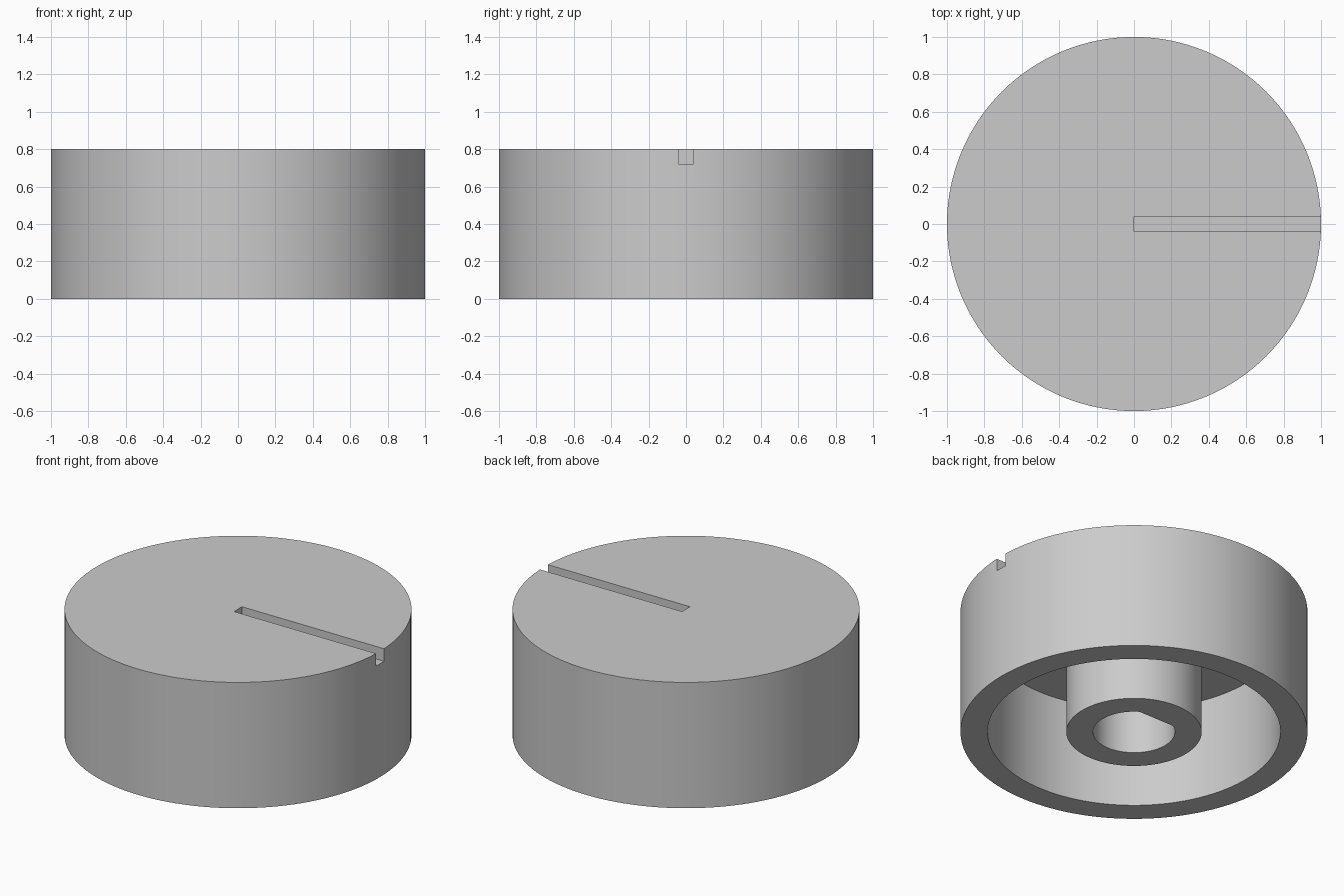
import bpy
import bmesh
import math
from mathutils import Matrix

SEGMENTS = 128

default_cube = bpy.data.objects.get("Cube")
if default_cube:
    bpy.data.objects.remove(default_cube, do_unlink=True)

grey = bpy.data.materials.new("plain grey")
grey.use_nodes = True
grey.diffuse_color = (0.6, 0.6, 0.6, 1)
grey.node_tree.nodes["Principled BSDF"].inputs["Base Color"].default_value = grey.diffuse_color


def add_object(name, bm):
    bmesh.ops.recalc_face_normals(bm, faces=bm.faces)
    mesh = bpy.data.meshes.new(name)
    bm.to_mesh(mesh)
    bm.free()
    mesh.materials.append(grey)
    obj = bpy.data.objects.new(name, mesh)
    bpy.context.collection.objects.link(obj)
    return obj


def cut(target, cutter):
    mod = target.modifiers.new(cutter.name, "BOOLEAN")
    mod.operation = "DIFFERENCE"
    mod.solver = "EXACT"
    mod.object = cutter
    cutter.hide_render = True
    bpy.ops.object.modifier_apply(modifier=mod.name)
    bpy.data.objects.remove(cutter, do_unlink=True)


# Knob: outer wall, hollow underside and central shaft boss, turned from one profile
profile = [(1, 0.8), (1, 0), (0.844, 0), (0.844, 0.64), (0.39, 0.64), (0.39, 0)]
bm = bmesh.new()
verts = [bm.verts.new((r, 0, z)) for r, z in profile]
edges = [bm.edges.new(pair) for pair in zip(verts, verts[1:])]
bmesh.ops.spin(bm, geom=verts + edges, cent=(0, 0, 0), axis=(0, 0, 1),
               angle=math.tau, steps=SEGMENTS, use_merge=False)
bmesh.ops.remove_doubles(bm, verts=bm.verts, dist=0.0005)
# Flat top, and the boss end before drilling
bmesh.ops.holes_fill(bm, edges=bm.edges, sides=0)
knob = add_object("knob_body", bm)
bpy.context.view_layer.objects.active = knob
knob.select_set(True)

# D-shaped shaft hole, flat towards the back
bm = bmesh.new()
bmesh.ops.create_cone(bm, cap_ends=True, segments=SEGMENTS, radius1=0.236, radius2=0.236,
                      depth=0.74, matrix=Matrix.Translation((0, 0, 0.27)))
for v in bm.verts:
    v.co.y = min(v.co.y, 0.2)
cut(knob, add_object("shaft_hole_cutter", bm))

# Pointer groove from the centre to the rim
bm = bmesh.new()
bmesh.ops.create_cube(bm, size=1, matrix=Matrix.Translation((0.6, 0, 0.82))
                      @ Matrix.Diagonal((1.2, 0.08, 0.2, 1)))
cut(knob, add_object("pointer_groove_cutter", bm))

bpy.ops.object.shade_smooth_by_angle(angle=math.radians(25))
